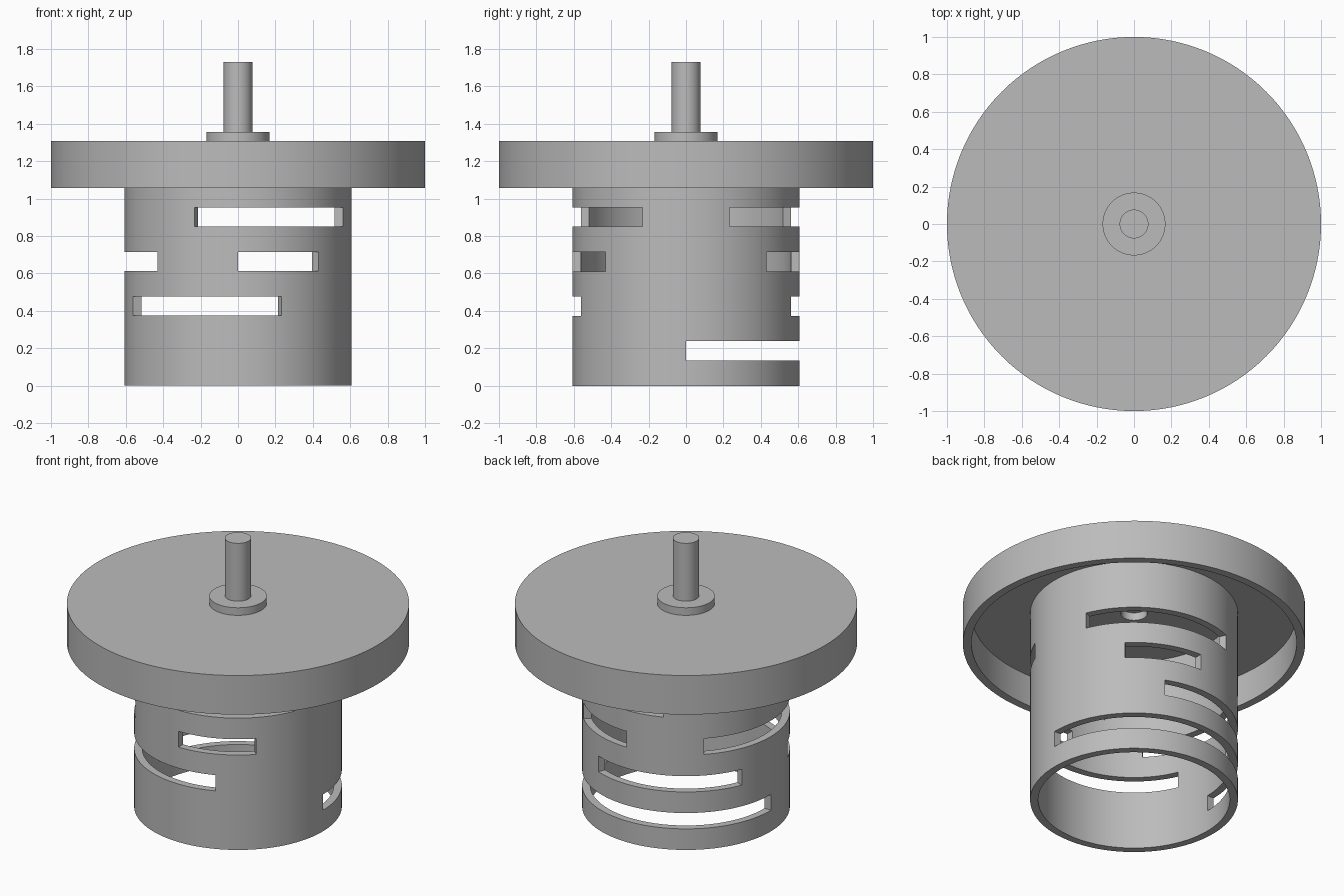
import bpy, bmesh
from math import cos, sin, pi, radians

cube = bpy.data.objects.get("Cube")
if cube:
    bpy.data.objects.remove(cube, do_unlink=True)

SEGMENTS = 128
grey = bpy.data.materials.new("plain_grey")
grey.use_nodes = True
colour = (0.5, 0.5, 0.5, 1)
grey.diffuse_color = colour
grey.node_tree.nodes["Principled BSDF"].inputs["Base Color"].default_value = colour


def finish(name, bm, wall=0):
    """Turn a bmesh into a shaded object, optionally thickened inward."""
    bmesh.ops.recalc_face_normals(bm, faces=bm.faces)
    mesh = bpy.data.meshes.new(name)
    bm.to_mesh(mesh)
    bm.free()
    mesh.materials.append(grey)
    obj = bpy.data.objects.new(name, mesh)
    bpy.context.collection.objects.link(obj)
    bpy.ops.object.select_all(action="DESELECT")
    obj.select_set(True)
    bpy.context.view_layer.objects.active = obj
    if wall:
        solid = obj.modifiers.new("wall", "SOLIDIFY")
        solid.thickness = wall
        solid.offset = -1
        bpy.ops.object.modifier_apply(modifier=solid.name)
    bpy.ops.object.shade_smooth_by_angle(angle=radians(30))
    return obj


def lathe(name, profile):
    """Spin a closed (radius, height) profile around the z axis."""
    bm = bmesh.new()
    verts = [bm.verts.new((r, 0, z)) for r, z in profile]
    edges = [bm.edges.new((a, b)) for a, b in zip(verts, verts[1:] + verts[:1])]
    bmesh.ops.spin(bm, geom=verts + edges, cent=(0, 0, 0), axis=(0, 0, 1),
                   angle=2 * pi, steps=SEGMENTS, use_merge=True)
    bmesh.ops.remove_doubles(bm, verts=bm.verts, dist=1e-5)
    return finish(name, bm)


def disc(name, radius, bottom, top):
    bm = bmesh.new()
    ring = [bm.verts.new((radius * cos(2 * pi * i / SEGMENTS),
                          radius * sin(2 * pi * i / SEGMENTS), bottom))
            for i in range(SEGMENTS)]
    face = bm.faces.new(ring)
    extruded = bmesh.ops.extrude_face_region(bm, geom=[face], use_keep_orig=True)
    moved = [v for v in extruded["geom"] if isinstance(v, bmesh.types.BMVert)]
    bmesh.ops.translate(bm, verts=moved, vec=(0, 0, top - bottom))
    return finish(name, bm)


# Slotted tube: slot rows from the bottom up, each with (start, end) in degrees
slot_rows = [
    [(0, 180)],
    [(67.5, 157.5), (202.5, 292.5)],
    [(45, 90), (135, 225), (270, 315)],
    [(22.5, 112.5), (247.5, 337.5)],
]
TUBE_RADIUS, PLATE_BOTTOM, PLATE_TOP = 0.607, 1.258, 1.308
levels = [0]
for row in range(len(slot_rows)):
    centre = 0.187 + 0.238 * row
    levels += [centre - 0.051, centre + 0.051]
levels.append(PLATE_BOTTOM)


def in_slot(band, angle):
    return band % 2 == 1 and any(a < angle < b for a, b in slot_rows[band // 2])


bm = bmesh.new()
step = 360 / SEGMENTS
rings = [[bm.verts.new((TUBE_RADIUS * cos(radians(i * step)),
                        TUBE_RADIUS * sin(radians(i * step)), z))
          for i in range(SEGMENTS)] for z in levels]
for band, (low, high) in enumerate(zip(rings, rings[1:])):
    for i in range(SEGMENTS):
        if not in_slot(band, (i + 0.5) * step):
            j = (i + 1) % SEGMENTS
            bm.faces.new((low[i], low[j], high[j], high[i]))
bmesh.ops.delete(bm, geom=[v for v in bm.verts if not v.link_faces], context="VERTS")
finish("slotted_tube", bm, wall=0.047)

# Hollow lid with a hanging rim and a shallow centre hole underneath
SHAFT_RADIUS = 0.077
lathe("lid", [(SHAFT_RADIUS, PLATE_BOTTOM), (0.95, PLATE_BOTTOM), (0.95, 1.056),
              (1, 1.056), (1, PLATE_TOP), (SHAFT_RADIUS, PLATE_TOP)])

# Collar and shaft on top
disc("collar", 0.168, PLATE_TOP, 1.357)
disc("shaft", SHAFT_RADIUS, 1.357, 1.73)
